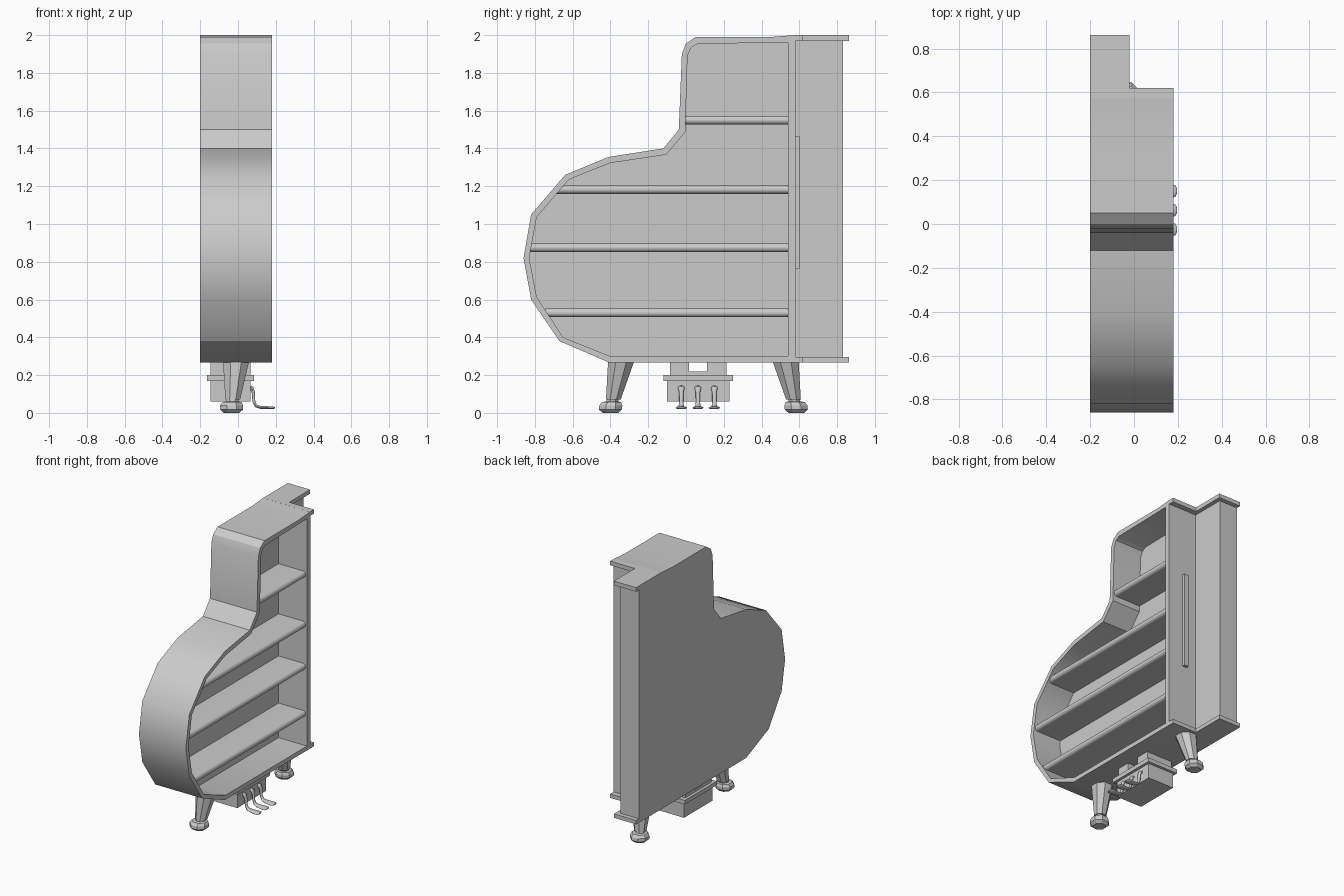
import bpy, bmesh, math

if "Cube" in bpy.data.objects:
    bpy.data.objects.remove(bpy.data.objects["Cube"])


def finish(name, bm, angle=None):
    bmesh.ops.recalc_face_normals(bm, faces=bm.faces)
    me = bpy.data.meshes.new(name)
    bm.to_mesh(me)
    bm.free()
    ob = bpy.data.objects.new(name, me)
    bpy.context.collection.objects.link(ob)
    if angle:
        bpy.ops.object.select_all(action='DESELECT')
        ob.select_set(True)
        bpy.context.view_layer.objects.active = ob
        bpy.ops.object.shade_smooth_by_angle(angle=math.radians(angle))
    return ob


def loft(name, rings, angle=None):
    """Skin a list of equal-length point rings and cap both ends."""
    bm = bmesh.new()
    vs = [[bm.verts.new(p) for p in r] for r in rings]
    n = len(vs[0])
    for a, b in zip(vs, vs[1:]):
        for i in range(n):
            j = (i + 1) % n
            bm.faces.new((a[i], a[j], b[j], b[i]))
    bm.faces.new(vs[0])
    bm.faces.new(vs[-1])
    return finish(name, bm, angle)


def box(name, x, y, z):
    corners = [(x[0], y[0]), (x[1], y[0]), (x[1], y[1]), (x[0], y[1])]
    return loft(name, [[(a, b, c) for a, b in corners] for c in z])


# Case: thick back, curved rim and open pocket facing +x
outer = [(.58, 2.0), (.54, 1.997), (.45, 1.99), (.05, 1.99), (0, 1.955), (-.022, 1.9),
         (-.038, 1.5), (-.12, 1.4), (-.41, 1.355), (-.64, 1.26), (-.82, 1.05),
         (-.86, .82), (-.82, .6), (-.67, .38), (-.41, .268), (.58, .268)]
inner = [(.54, 1.962), (.5, 1.962), (.44, 1.96), (.06, 1.953), (.028, 1.935), (.008, 1.89),
         (-.004, 1.485), (-.105, 1.367), (-.405, 1.322), (-.62, 1.235), (-.79, 1.037),
         (-.83, .82), (-.79, .612), (-.65, .4), (-.402, .3), (.54, .3)]
ring = lambda prof, x: [(x, y, z) for y, z in prof]
loft("case", [ring(outer, -.2), ring(outer, .18), ring(inner, .18), ring(inner, -.05)], 32)

# Shelves with rounded front edges
for i, (z, y0) in enumerate([(.53, -.745), (.875, -.84), (1.183, -.685), (1.55, -.012)]):
    r = .023
    prof = [(-.06, z - r), (-.06, z + r)]
    for k in range(9):
        a = math.pi / 2 - math.pi * k / 8
        prof.append((.147 + r * math.cos(a), z + r * math.sin(a)))
    loft(f"shelf_{i + 1}", [[(x, y, h) for x, h in prof] for y in (y0, .55)], 40)

# Keyboard block, its L-shaped end caps and the slim rail
box("key_block", (-.2, -.05), (.57, .83), (.29, 1.98))
ell = [(-.2, .575), (.18, .575), (.18, .62), (-.02, .62), (-.02, .862), (-.2, .862)]
for name, z0, z1 in (("bottom_cap", .268, .297), ("top_cap", 1.97, 2.0)):
    loft(name, [[(x, y, z) for x, y in ell] for z in (z0, z1)])
box("key_rail", (.03, .065), (.575, .602), (.765, 1.467))

# Splayed eight-sided legs with turned feet, mirrored about y = 0.092
leg = [(-.01, -.343, .275, .075), (-.028, -.385, .07, .042)]
foot = [(-.028, -.387, .08, .033), (-.03, -.39, .06, .034), (-.032, -.394, .058, .054),
        (-.034, -.398, .04, .066), (-.034, -.4, .018, .066), (-.034, -.4, 0, .045)]
for side, s in (("left", 1), ("right", -1)):
    for part, data in (("leg", leg), ("foot", foot)):
        rings = []
        for x, y, z, r in data:
            cy = .092 + s * (y - .092)
            rings.append([(x + r * math.cos(math.pi * (k + .5) / 4),
                           cy + r * math.sin(math.pi * (k + .5) / 4), z) for k in range(8)])
        loft(f"{side}_{part}", rings)

# Pedal box: lower box, flange, bridge and two hanging posts
box("pedal_box", (-.145, .065), (-.1, .23), (.06, .18))
box("pedal_flange", (-.165, .085), (-.12, .25), (.17, .2))
box("pedal_bridge", (-.145, .065), (-.085, .215), (.195, .22))
for name, y0, y1 in (("left_post", -.085, .015), ("right_post", .112, .215)):
    box(name, (-.145, .065), (y0, y1), (.215, .27))

# Three curved pedals: flat section swept along an S path (x, z, half width, half thickness)
path = [(.055, .137, .016, .01), (.072, .132, .018, .011), (.081, .11, .012, .009),
        (.084, .06, .011, .008), (.096, .036, .014, .008), (.12, .029, .021, .008),
        (.17, .027, .03, .008), (.188, .027, .027, .007), (.195, .027, .014, .004)]
for i, y in enumerate((-.025, .063, .15)):
    rings = []
    for k, (x, z, w, t) in enumerate(path):
        p, q = path[max(k - 1, 0)], path[min(k + 1, len(path) - 1)]
        d = math.atan2(q[1] - p[1], q[0] - p[0])
        rings.append([(x - t * math.sin(a) * math.sin(d), y + w * math.cos(a),
                       z + t * math.sin(a) * math.cos(d))
                      for a in (math.tau * j / 10 for j in range(10))])
    loft(f"pedal_{i + 1}", rings, 50)
